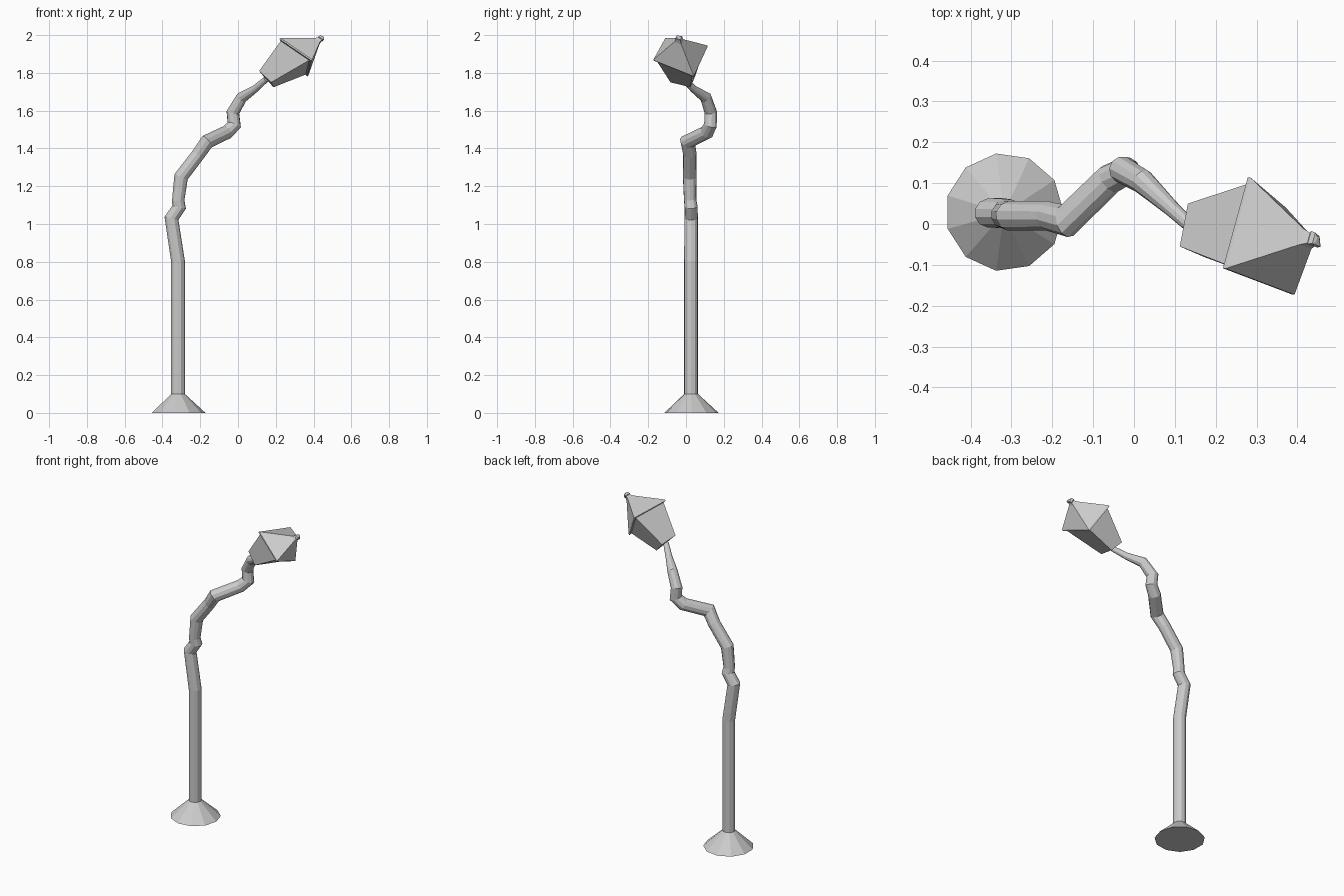
import bpy, math
from mathutils import Vector

if "Cube" in bpy.data.objects:
    bpy.data.objects.remove(bpy.data.objects["Cube"])

SIDES = 11


def loft(name, rings):
    """Skin a stack of equal-sized vertex rings and cap both ends."""
    n = len(rings[0])
    verts = [tuple(p) for r in rings for p in r]
    faces = [list(range(n))[::-1], list(range(len(verts) - n, len(verts)))]
    for k in range(len(rings) - 1):
        for i in range(n):
            j = (i + 1) % n
            faces.append([k*n + i, k*n + j, (k+1)*n + j, (k+1)*n + i])
    me = bpy.data.meshes.new(name)
    me.from_pydata(verts, [], faces)
    me.update()
    ob = bpy.data.objects.new(name, me)
    bpy.context.collection.objects.link(ob)
    return ob


def circle(c, r):
    return [Vector((c[0] + r*math.cos(2*math.pi*i/SIDES),
                    c[1] + r*math.sin(2*math.pi*i/SIDES), c[2])) for i in range(SIDES)]


def mitred_tube(name, path):
    """Sweep a circle along (x, y, z, radius) points with mitred elbows."""
    pts = [Vector(p[:3]) for p in path]
    dirs = [(b - a).normalized() for a, b in zip(pts, pts[1:])]
    frame = [v for v in circle((0, 0, 0), 1)]
    prev, rings = Vector((0, 0, 1)), []
    for i, p in enumerate(pts):
        d_in = dirs[max(i - 1, 0)]
        d_out = dirs[min(i, len(dirs) - 1)]
        q = prev.rotation_difference(d_in)
        frame = [q @ v for v in frame]
        prev = d_in
        n = (d_in + d_out).normalized()
        rings.append([p + path[i][3]*(v - d_in*(v.dot(n)/d_in.dot(n))) for v in frame])
    return loft(name, rings)


# flared foot
loft("base", [circle((-.317, .029, 0), .145), circle((-.318, .027, .1), .037)])

# straight post that crumples and winds up to the lantern
mitred_tube("bent_post", [
    (-.318, .027, .09, .037), (-.318, .027, .80, .037), (-.353, .027, 1.03, .036),
    (-.312, .027, 1.09, .035), (-.317, .022, 1.125, .033), (-.302, .02, 1.25, .037),
    (-.21, .02, 1.37, .036), (-.165, .008, 1.435, .038), (-.06, .11, 1.485, .037),
    (-.02, .13, 1.525, .034), (-.027, .132, 1.59, .033), (.02, .105, 1.67, .03),
    (.09, .04, 1.715, .02), (.15, -.015, 1.767, .016)])

# tilted, slightly twisted four-sided lantern
rim = [Vector(p) for p in ((.285, .114, 1.945), (.224, -.109, 1.985),
                           (.393, -.173, 1.87), (.372, .04, 1.785))]
floor = [Vector(p) for p in ((.132, .05, 1.786), (.112, -.055, 1.81),
                             (.175, -.082, 1.75), (.188, .024, 1.724))]
centre = sum(rim, Vector()) / 4
axis = (centre - sum(floor, Vector()) / 4).normalized()
tip = Vector((.44, -.038, 1.982))


def scaled(s, c, shift=0.0):
    return [c + (p - centre)*s + axis*shift for p in rim]


loft("lantern_body", [floor, scaled(.9, centre, -.006)])
loft("lantern_roof", [scaled(1, centre, -.008), rim,
                      scaled(.17, centre.lerp(tip, .85)),
                      scaled(.09, tip)])
loft("finial", [scaled(.09, tip, -.01), scaled(.14, tip, -.002),
                scaled(.12, tip, .01), scaled(.05, tip, .014)])
